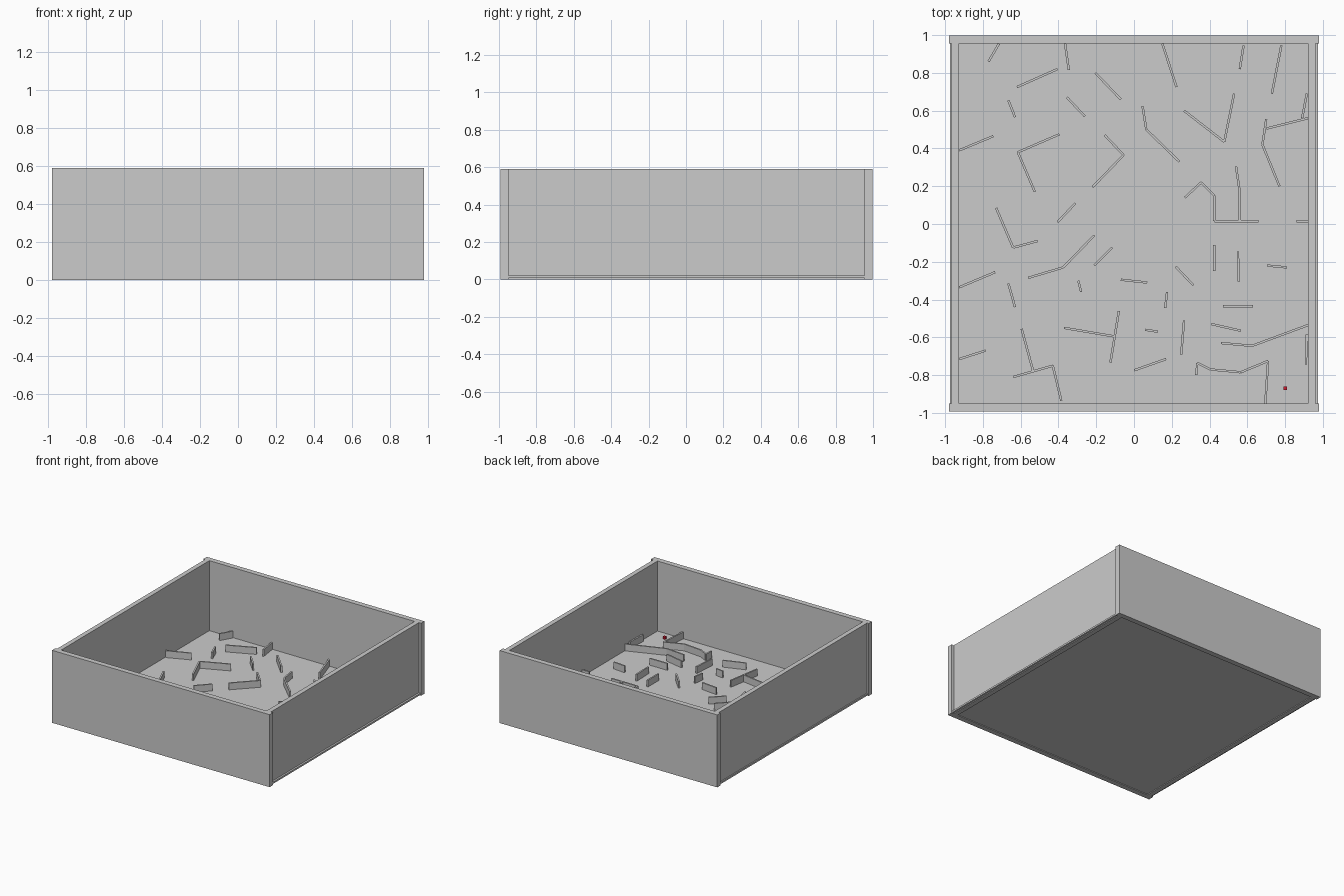
import bpy, bmesh
from mathutils import Vector

FLOOR_TOP = 0.02
RIDGE_TOP = 0.075
RIDGE_WIDTH = 0.012


def add_prism(bm, corners, z0, z1):
    """Closed prism from a convex outline."""
    low = [bm.verts.new((x, y, z0)) for x, y in corners]
    high = [bm.verts.new((x, y, z1)) for x, y in corners]
    bm.faces.new(low[::-1])
    bm.faces.new(high)
    n = len(corners)
    for i in range(n):
        j = (i + 1) % n
        bm.faces.new((low[i], low[j], high[j], high[i]))


def finish(name, bm):
    bmesh.ops.recalc_face_normals(bm, faces=bm.faces)
    mesh = bpy.data.meshes.new(name)
    bm.to_mesh(mesh)
    bm.free()
    obj = bpy.data.objects.new(name, mesh)
    bpy.context.collection.objects.link(obj)
    return obj


def box(name, x0, x1, y0, y1, z0, z1):
    bm = bmesh.new()
    add_prism(bm, [(x0, y0), (x1, y0), (x1, y1), (x0, y1)], z0, z1)
    return finish(name, bm)


def ridges(name, paths):
    """Thin upright strips following each path, one box per segment."""
    bm = bmesh.new()
    for path in paths:
        for a, b in zip(path, path[1:]):
            a, b = Vector(a), Vector(b)
            d = (b - a).normalized()
            s = Vector((-d.y, d.x)) * RIDGE_WIDTH / 2
            add_prism(bm, [a - s, b - s, b + s, a + s], FLOOR_TOP, RIDGE_TOP)
    return finish(name, bm)


# Tray: floor slab and four walls
box("floor", -0.975, 0.975, -0.97, 0.975, 0.006, FLOOR_TOP)
box("front_wall", -0.98, 0.98, -0.993, -0.95, 0, 0.59)
box("back_wall", -0.98, 0.98, 0.955, 0.998, 0, 0.59)
box("left_wall", -0.965, -0.927, -0.95, 0.955, 0, 0.59)
box("right_wall", 0.922, 0.96, -0.95, 0.955, 0, 0.59)

# Scattered ridges, grouped by quarter of the floor
ridges("back_left_ridges", [
    [(-0.77, 0.86), (-0.715, 0.955)],
    [(-0.62, 0.725), (-0.405, 0.82)],
    [(-0.665, 0.655), (-0.63, 0.565)],
    [(-0.925, 0.39), (-0.745, 0.465)],
    [(-0.365, 0.955), (-0.345, 0.815)],
    [(-0.355, 0.67), (-0.26, 0.57)],
    [(-0.205, 0.80), (-0.07, 0.66)],
    [(-0.395, 0.475), (-0.615, 0.38), (-0.525, 0.17)],
    [(-0.155, 0.47), (-0.055, 0.365), (-0.22, 0.195)],
    [(-0.405, 0.01), (-0.31, 0.11)],
    [(-0.73, 0.085), (-0.64, -0.125), (-0.51, -0.09)],
])
ridges("front_left_ridges", [
    [(-0.925, -0.335), (-0.735, -0.255)],
    [(-0.56, -0.285), (-0.375, -0.23), (-0.21, -0.06)],
    [(-0.21, -0.22), (-0.115, -0.125)],
    [(-0.295, -0.30), (-0.28, -0.36)],
    [(-0.665, -0.315), (-0.63, -0.44)],
    [(-0.925, -0.715), (-0.785, -0.67)],
    [(-0.595, -0.555), (-0.535, -0.775)],
    [(-0.64, -0.81), (-0.43, -0.75), (-0.385, -0.935)],
    [(-0.37, -0.55), (-0.105, -0.595)],
    [(-0.08, -0.46), (-0.125, -0.735)],
    [(-0.07, -0.295), (0.07, -0.31)],
    [(0.0, -0.775), (0.17, -0.715)],
])
ridges("back_right_ridges", [
    [(0.15, 0.955), (0.225, 0.725)],
    [(0.045, 0.625), (0.065, 0.50), (0.24, 0.33)],
    [(0.265, 0.60), (0.478, 0.435), (0.53, 0.69)],
    [(0.58, 0.945), (0.56, 0.82)],
    [(0.78, 0.945), (0.73, 0.69)],
    [(0.915, 0.69), (0.89, 0.56)],
    [(0.70, 0.505), (0.92, 0.56)],
    [(0.70, 0.555), (0.68, 0.42), (0.77, 0.20)],
    [(0.27, 0.14), (0.355, 0.22), (0.425, 0.15), (0.425, 0.015), (0.66, 0.015)],
    [(0.54, 0.305), (0.56, 0.17), (0.56, 0.015)],
    [(0.86, 0.015), (0.922, 0.015)],
])
ridges("front_right_ridges", [
    [(0.175, -0.36), (0.165, -0.445)],
    [(0.06, -0.56), (0.125, -0.57)],
    [(0.265, -0.51), (0.25, -0.69)],
    [(0.22, -0.225), (0.315, -0.325)],
    [(0.425, -0.11), (0.425, -0.25)],
    [(0.55, -0.145), (0.555, -0.305)],
    [(0.705, -0.22), (0.81, -0.23)],
    [(0.47, -0.435), (0.63, -0.435)],
    [(0.41, -0.53), (0.565, -0.565)],
    [(0.46, -0.63), (0.625, -0.645), (0.922, -0.535)],
    [(0.915, -0.585), (0.91, -0.745)],
    [(0.33, -0.80), (0.335, -0.735), (0.405, -0.77), (0.565, -0.785),
     (0.71, -0.725), (0.695, -0.95)],
])

# Small red marker cube in the front right corner
marker = box("red_marker", 0.791, 0.811, -0.88, -0.86, FLOOR_TOP, FLOOR_TOP + 0.02)
red = bpy.data.materials.new("red")
red.diffuse_color = (0.7, 0.01, 0.03, 1)
marker.data.materials.append(red)
